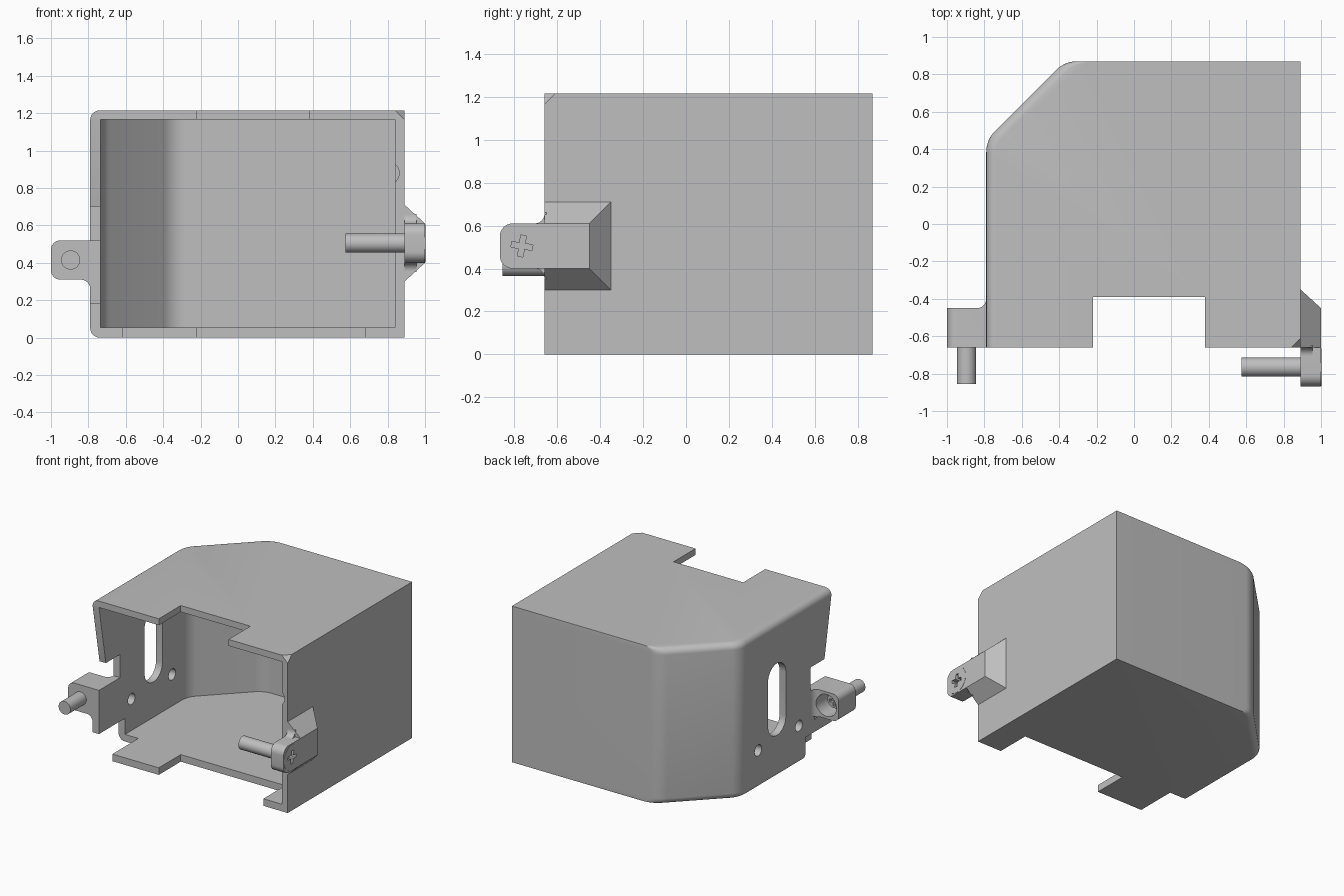
import bpy, bmesh, math
from mathutils import Vector, Matrix

if "Cube" in bpy.data.objects:
    bpy.data.objects.remove(bpy.data.objects["Cube"], do_unlink=True)

grey = bpy.data.materials.new("light grey plastic")
grey.use_nodes = True
GREY = (0.52, 0.52, 0.52, 1)
grey.diffuse_color = GREY
grey.node_tree.nodes["Principled BSDF"].inputs["Base Color"].default_value = GREY

H, WALL = 1.215, 0.055


def finish(bm, name):
    bmesh.ops.recalc_face_normals(bm, faces=bm.faces)
    mesh = bpy.data.meshes.new(name)
    bm.to_mesh(mesh)
    bm.free()
    mesh.materials.append(grey)
    obj = bpy.data.objects.new(name, mesh)
    bpy.context.collection.objects.link(obj)
    return obj


def rounded(points, steps=8):
    """Polygon whose corners (u, v, tangent length) become circular arcs."""
    out = []
    for i, p in enumerate(points):
        c = Vector(p[:2])
        if len(p) == 2:
            out.append(c)
            continue
        da = (Vector(points[i - 1][:2]) - c).normalized()
        db = (Vector(points[(i + 1) % len(points)][:2]) - c).normalized()
        w = math.sin(da.angle(db) / 2)
        a, b = c + da * p[2], c + db * p[2]
        for k in range(steps + 1):
            s = k / steps
            q, m, r = (1 - s) ** 2, 2 * w * s * (1 - s), s * s
            out.append((a * q + c * m + b * r) / (q + m + r))
    return out


def loft(name, rings):
    """Solid through rings of 3D points, capped at both ends."""
    bm = bmesh.new()
    loops = [[bm.verts.new(p) for p in ring] for ring in rings]
    for lo, hi in zip(loops, loops[1:]):
        for i in range(len(lo)):
            j = (i + 1) % len(lo)
            bm.faces.new((lo[i], lo[j], hi[j], hi[i]))
    bm.faces.new(loops[0])
    bm.faces.new(loops[-1])
    return finish(bm, name)


def prism(name, points, axis, lo, hi):
    place = {"x": lambda p, d: (d, p[0], p[1]),
             "y": lambda p, d: (p[0], d, p[1]),
             "z": lambda p, d: (p[0], p[1], d)}[axis]
    pts = rounded(points)
    return loft(name, [[place(p, d) for p in pts] for d in (lo, hi)])


def rect(u0, u1, v0, v1):
    return [(u0, v0), (u1, v0), (u1, v1), (u0, v1)]


def rod(name, axis, u, v, r, lo, hi, r2=None):
    """Cylinder or cone along an axis."""
    rings = []
    for d, rad in ((lo, r), (hi, r if r2 is None else r2)):
        ring = []
        for k in range(40):
            a = math.tau * k / 40
            p, q = u + rad * math.cos(a), v + rad * math.sin(a)
            ring.append((d, p, q) if axis == "x" else (p, d, q))
        rings.append(ring)
    return loft(name, rings)


def boolean(target, tool, operation="DIFFERENCE"):
    tool.hide_render = True
    mod = target.modifiers.new("shape", "BOOLEAN")
    mod.operation, mod.solver, mod.object = operation, "EXACT", tool
    bpy.context.view_layer.objects.active = target
    bpy.ops.object.modifier_apply(modifier=mod.name)
    bpy.data.objects.remove(tool, do_unlink=True)


def cross(axis, u, v, lo, hi, size=0.05, half=0.013):
    """Plus-shaped cutter, slightly turned."""
    base = [(size, -half), (size, half), (half, half)]
    pts = []
    for k in range(4):
        turn = Matrix.Rotation(k * math.pi / 2 - 0.15, 2)
        pts += [turn @ Vector(p) + Vector((u, v)) for p in base]
    return prism("cross_cutter", [tuple(p) for p in pts], axis, lo, hi)


def outline(d, back, right):
    """Plan of the housing, left and slanted sides moved inward by d."""
    k = math.sqrt(2) * d
    slant = 1.24 - k
    left = -0.79 + d
    return [(right, -0.66), (right, back), (back - slant, back, 0.065),
            (left, left + slant, 0.065), (left, -0.66)]


# Housing with rounded upper and lower edges on the left and slanted sides
R = 0.05
levels = []
for k in range(7):
    a = k / 6 * math.pi / 2
    levels.append((R * (1 - math.sin(a)), R * (1 - math.cos(a))))
levels += [(d, H - z) for d, z in reversed(levels)]
housing = loft("housing", [[(p.x, p.y, z) for p in rounded(outline(d, 0.87, 0.89))]
                           for d, z in levels])

# Open cavity
plan = outline(WALL, 0.87 - WALL, 0.84)
plan[0], plan[-1] = (0.84, -0.8), (-0.79 + WALL, -0.8)
boolean(housing, prism("cavity", plan, "z", WALL, H - 0.05))

# Notches in the top, floor and left wall
boolean(housing, prism("top_notch", rect(-0.22, 0.38, -0.8, -0.39), "z", 1.1, 1.3))
boolean(housing, prism("floor_notch", rect(-0.22, 0.68, -0.8, -0.39), "z", -0.1, 0.1))
boolean(housing, prism("corner_notch", rect(-0.9, -0.62, -0.8, -0.34), "z", -0.1, 0.18))
boolean(housing, prism("wall_notch", [(-0.8, 1.165), (-0.66, 1.165), (-0.575, 0.70),
                                      (-0.40, 0.70), (-0.40, 0.52), (-0.8, 0.52)],
                       "x", -0.9, -0.73))

# Slot and two small holes in the left wall
slot = [(y, z, 0.109) for y, z in rect(-0.1, 0.12, 0.33, 0.89)]
boolean(housing, prism("slot", slot, "x", -0.9, -0.7))
for y in (-0.26, 0.24):
    boolean(housing, rod("hole", "x", y, 0.30, 0.043, -0.9, -0.7))

# Shallow groove inside the right wall and clipped front corner
boolean(housing, rod("groove", "y", 0.80, 0.88, 0.062, -0.7, -0.58))
n = Vector((1, -1, 1)).normalized()
bm = bmesh.new()
bmesh.ops.create_cube(bm, size=0.4)
clip = Vector((0.89, -0.66, H)) - Vector((1, -1, 1)) * (R / 3) + n * 0.2
bm.transform(Matrix.Translation(clip) @ n.to_track_quat("Z", "Y").to_matrix().to_4x4())
boolean(housing, finish(bm, "corner_clip"))

# Left lug, blended into the wall
lug = prism("left_lug", [(-0.735, 0.52), (-1, 0.52, 0.05), (-1, 0.31, 0.05),
                         (-0.79, 0.31, 0.05), (-0.79, 0.25), (-0.735, 0.25)],
            "y", -0.66, -0.45)
web = prism("left_lug_web", [(-0.85, -0.47), (-0.85, -0.45), (-0.79, -0.45, 0.05),
                             (-0.79, -0.39), (-0.74, -0.39), (-0.74, -0.47)],
            "z", 0.31, 0.52)
boolean(lug, web, "UNION")
boolean(lug, rod("counterbore", "y", -0.895, 0.415, 0.085, -0.59, -0.3))

# Left screw
rod("left_screw_shaft", "y", -0.895, 0.415, 0.051, -0.855, -0.60)
left_head = rod("left_screw_head", "y", -0.895, 0.415, 0.075, -0.60, -0.54, 0.055)
boolean(left_head, cross("y", -0.895, 0.415, -0.57, -0.5, 0.04, 0.011))

# Right bracket: tapered base, rounded arm and blend between them
loft("right_bracket_base", [[(0.885, y, z) for y, z in rect(-0.66, -0.345, 0.295, 0.715)],
                            [(1.0, y, z) for y, z in rect(-0.66, -0.45, 0.40, 0.61)]])
arm = prism("right_bracket_arm", [(-0.65, 0.40), (-0.65, 0.61), (-0.868, 0.61, 0.06),
                                  (-0.868, 0.40, 0.06)], "x", 0.89, 1.0)
prism("right_bracket_blend", [(-0.65, 0.35), (-0.65, 0.66), (-0.66, 0.66),
                              (-0.66, 0.61, 0.045), (-0.73, 0.61), (-0.73, 0.40),
                              (-0.66, 0.40, 0.045), (-0.66, 0.35)], "x", 0.89, 0.955)

# Right screw, head almost flush with the arm
rod("right_screw_shaft", "x", -0.765, 0.505, 0.051, 0.575, 0.90)
right_head = rod("right_screw_head", "x", -0.765, 0.505, 0.1, 0.97, 1.002)
for part in (arm, right_head):
    boolean(part, cross("x", -0.765, 0.505, 0.95, 1.1))

# Smooth the curved areas, keep the edges sharp
for obj in bpy.context.scene.objects:
    obj.select_set(obj.type == "MESH")
bpy.context.view_layer.objects.active = housing
bpy.ops.object.shade_smooth_by_angle(angle=math.radians(30))
